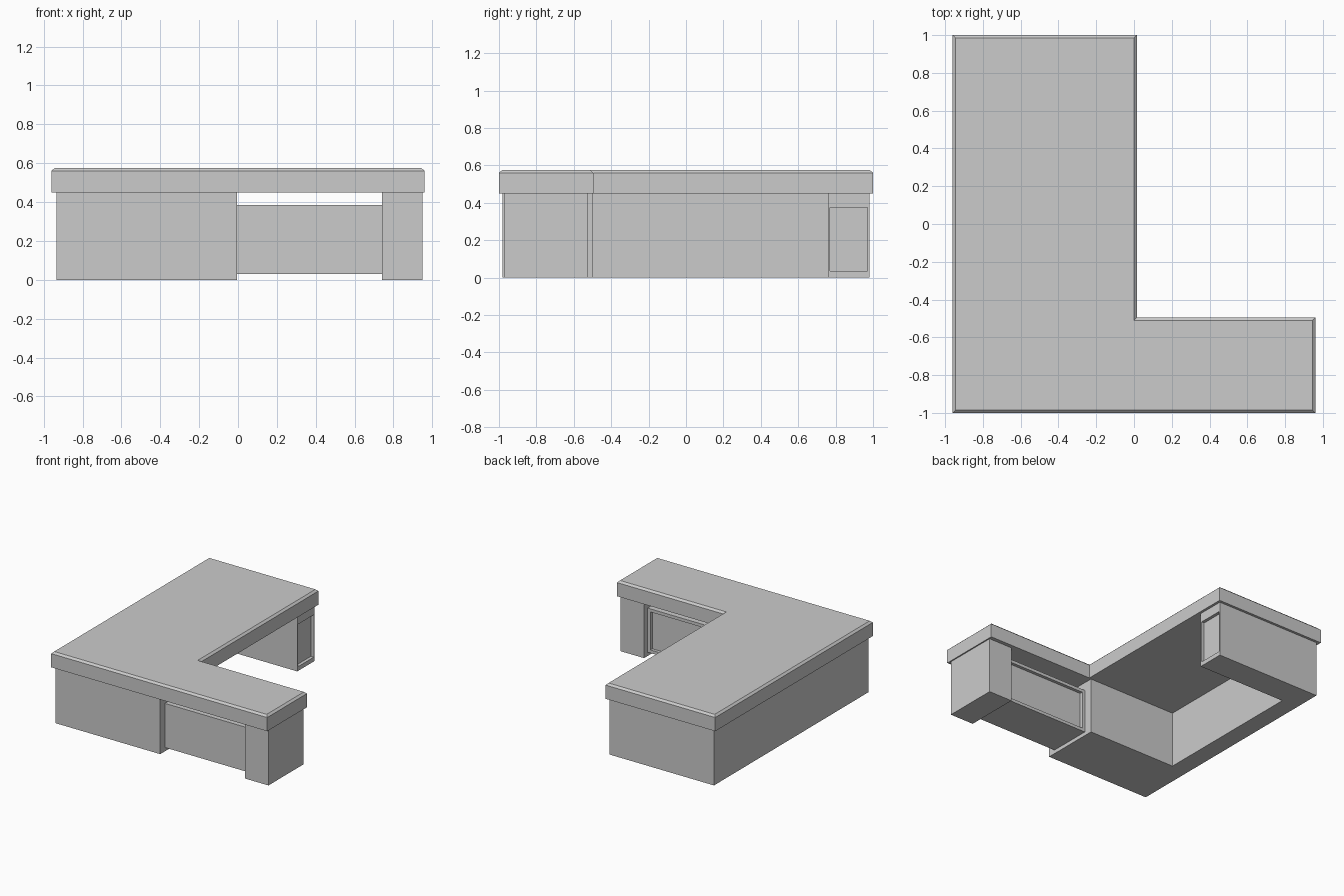
import bpy, bmesh
from mathutils import Vector

if "Cube" in bpy.data.objects:
    bpy.data.objects.remove(bpy.data.objects["Cube"])


def prism(outline, z0, z1):
    """Extrude a closed xy outline from z0 to z1."""
    bm = bmesh.new()
    face = bm.faces.new([bm.verts.new((x, y, z0)) for x, y in outline])
    res = bmesh.ops.extrude_face_region(bm, geom=[face], use_keep_orig=True)
    for v in res["geom"]:
        if isinstance(v, bmesh.types.BMVert):
            v.co.z = z1
    bmesh.ops.recalc_face_normals(bm, faces=bm.faces)
    return bm


def rect(x0, x1, y0, y1):
    return [(x0, y0), (x1, y0), (x1, y1), (x0, y1)]


def face_at(bm, point):
    """Face whose middle is closest to the given point."""
    return min(bm.faces, key=lambda f: (f.calc_center_median() - Vector(point)).length)


def recess(bm, point, margin, z0, z1, depth):
    """Frame a side face and sink the panel inside it."""
    face = face_at(bm, point)
    bmesh.ops.inset_individual(bm, faces=[face], thickness=margin)
    mid = face.calc_center_median().z
    for v in face.verts:
        v.co.z = z1 if v.co.z > mid else z0
    normal = face.normal.copy()
    new = bmesh.ops.extrude_discrete_faces(bm, faces=[face])["faces"][0]
    bmesh.ops.translate(bm, verts=new.verts, vec=normal * -depth)


def finish(bm, name):
    bmesh.ops.recalc_face_normals(bm, faces=bm.faces)
    mesh = bpy.data.meshes.new(name)
    bm.to_mesh(mesh)
    bm.free()
    bpy.context.collection.objects.link(bpy.data.objects.new(name, mesh))


# L-shaped top slab with a small chamfer around the upper edge
L = [(-0.96, -1), (0.96, -1), (0.96, -0.495), (0.015, -0.495), (0.015, 1), (-0.96, 1)]
bm = prism(L, 0.45, 0.56)
top = max(bm.faces, key=lambda f: f.calc_center_median().z)
bmesh.ops.inset_region(bm, faces=[top], thickness=0.016, use_even_offset=True)
for v in top.verts:
    v.co.z = 0.575
finish(bm, "counter_top")

# C-shaped base: front block, long wall and back block with a framed end
C = [(-0.935, -0.98), (-0.005, -0.98), (-0.005, -0.5), (-0.79, -0.5),
     (-0.79, 0.76), (-0.005, 0.76), (-0.005, 0.98), (-0.935, 0.98)]
bm = prism(C, 0, 0.45)
recess(bm, (-0.005, 0.87, 0.225), 0.015, 0.035, 0.375, 0.025)
finish(bm, "main_base")

# End leg of the short arm
finish(prism(rect(0.74, 0.95, -0.97, -0.525), 0, 0.45), "end_leg")

# Hanging cabinet between base and leg, framed on its inner side
bm = prism(rect(-0.005, 0.74, -0.92, -0.57), 0.03, 0.385)
recess(bm, (0.37, -0.57, 0.21), 0.035, 0.055, 0.36, 0.025)
finish(bm, "arm_cabinet")
